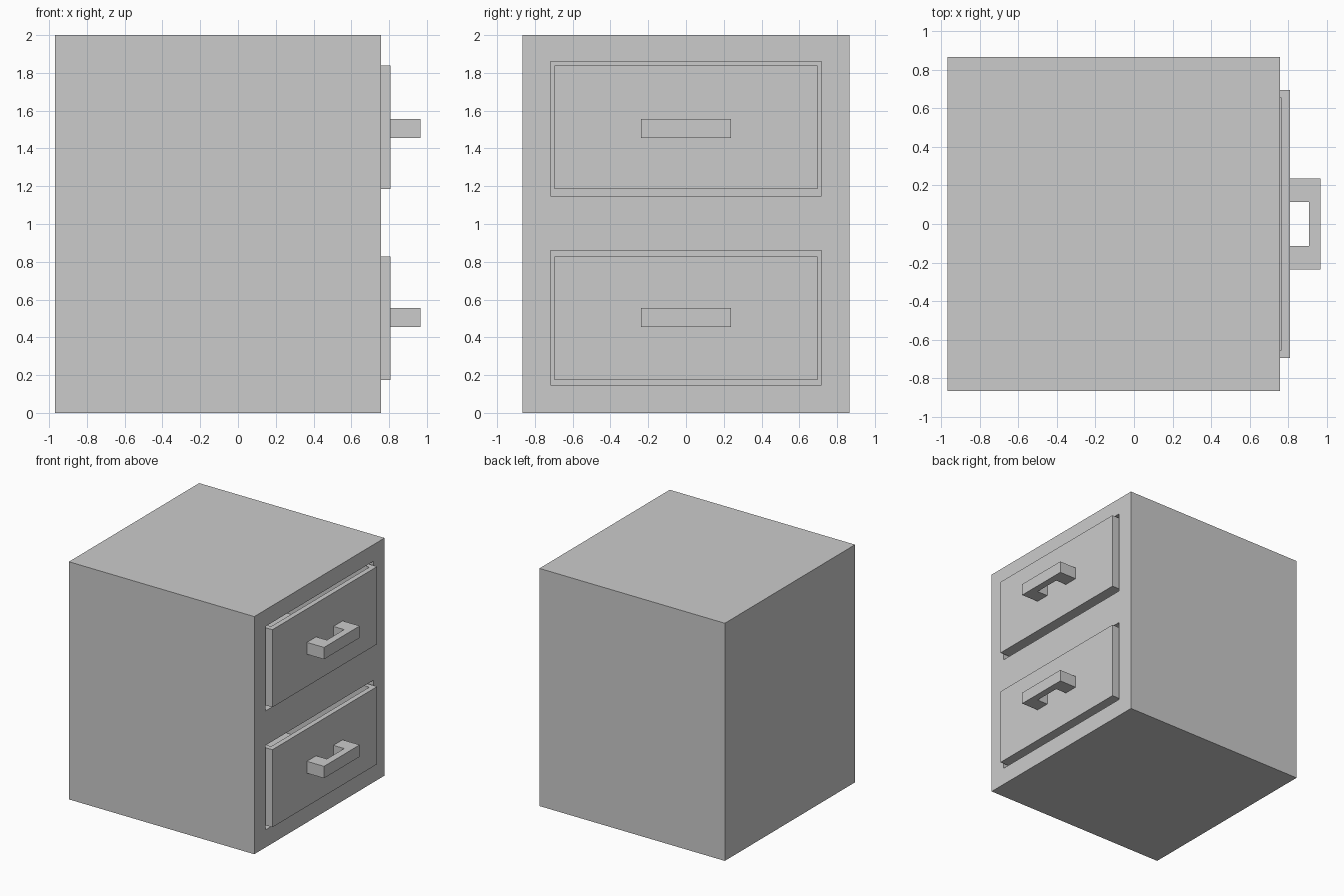
import bpy, bmesh
from mathutils import Vector

if "Cube" in bpy.data.objects:
    bpy.data.objects.remove(bpy.data.objects["Cube"])


def finish(name, bm):
    bmesh.ops.recalc_face_normals(bm, faces=bm.faces[:])
    mesh = bpy.data.meshes.new(name)
    bm.to_mesh(mesh)
    bm.free()
    obj = bpy.data.objects.new(name, mesh)
    bpy.context.collection.objects.link(obj)
    return obj


def box_bm(lo, hi):
    bm = bmesh.new()
    bmesh.ops.create_cube(bm, size=1)
    lo, hi = Vector(lo), Vector(hi)
    for v in bm.verts:
        v.co = (lo + hi) / 2 + v.co * (hi - lo)
    return bm


def tray(name, lo, hi, wall, floor):
    # Open-topped drawer: inset the top face and sink it
    bm = box_bm(lo, hi)
    top = max(bm.faces, key=lambda f: f.calc_center_median().z)
    bmesh.ops.inset_region(bm, faces=[top], thickness=wall)
    inner = bmesh.ops.extrude_discrete_faces(bm, faces=[top])["faces"][0]
    bmesh.ops.translate(bm, verts=inner.verts[:], vec=(0, 0, -(hi[2] - lo[2] - floor)))
    return finish(name, bm)


def handle(name, z0, z1):
    # U-shaped pull, extruded upward from its plan outline
    half = [(0.808, 0.237), (0.967, 0.237)]
    inner = [(0.908, 0.115), (0.808, 0.115)]
    outline = (half + [(x, -y) for x, y in reversed(half)]
               + [(x, -y) for x, y in reversed(inner)] + inner)
    bm = bmesh.new()
    face = bm.faces.new([bm.verts.new((x, y, z0)) for x, y in outline])
    ext = bmesh.ops.extrude_face_region(bm, geom=[face])["geom"]
    bmesh.ops.translate(bm, verts=[g for g in ext if isinstance(g, bmesh.types.BMVert)],
                        vec=(0, 0, z1 - z0))
    return finish(name, bm)


# Cabinet body
cabinet = finish("cabinet", box_bm((-0.968, -0.866, 0), (0.758, 0.866, 2)))

# Drawer openings, drawers and pulls: (name, drawer bottom, drawer top, opening bottom)
for label, z0, z1, opening in (("lower", 0.175, 0.828, 0.148), ("upper", 1.185, 1.838, 1.149)):
    cutter = finish(label + "_opening_cutter",
                    box_bm((-0.82, -0.718, opening), (1.0, 0.718, opening + 0.711)))
    cutter.hide_render = True
    cutter.hide_set(True)
    cut = cabinet.modifiers.new(label + "_opening", "BOOLEAN")
    cut.operation = "DIFFERENCE"
    cut.solver = "EXACT"
    cut.object = cutter
    tray(label + "_drawer", (-0.77, -0.696, z0), (0.808, 0.696, z1), 0.06, 0.06)
    grip = opening + 0.307
    handle(label + "_handle", grip, grip + 0.1)
